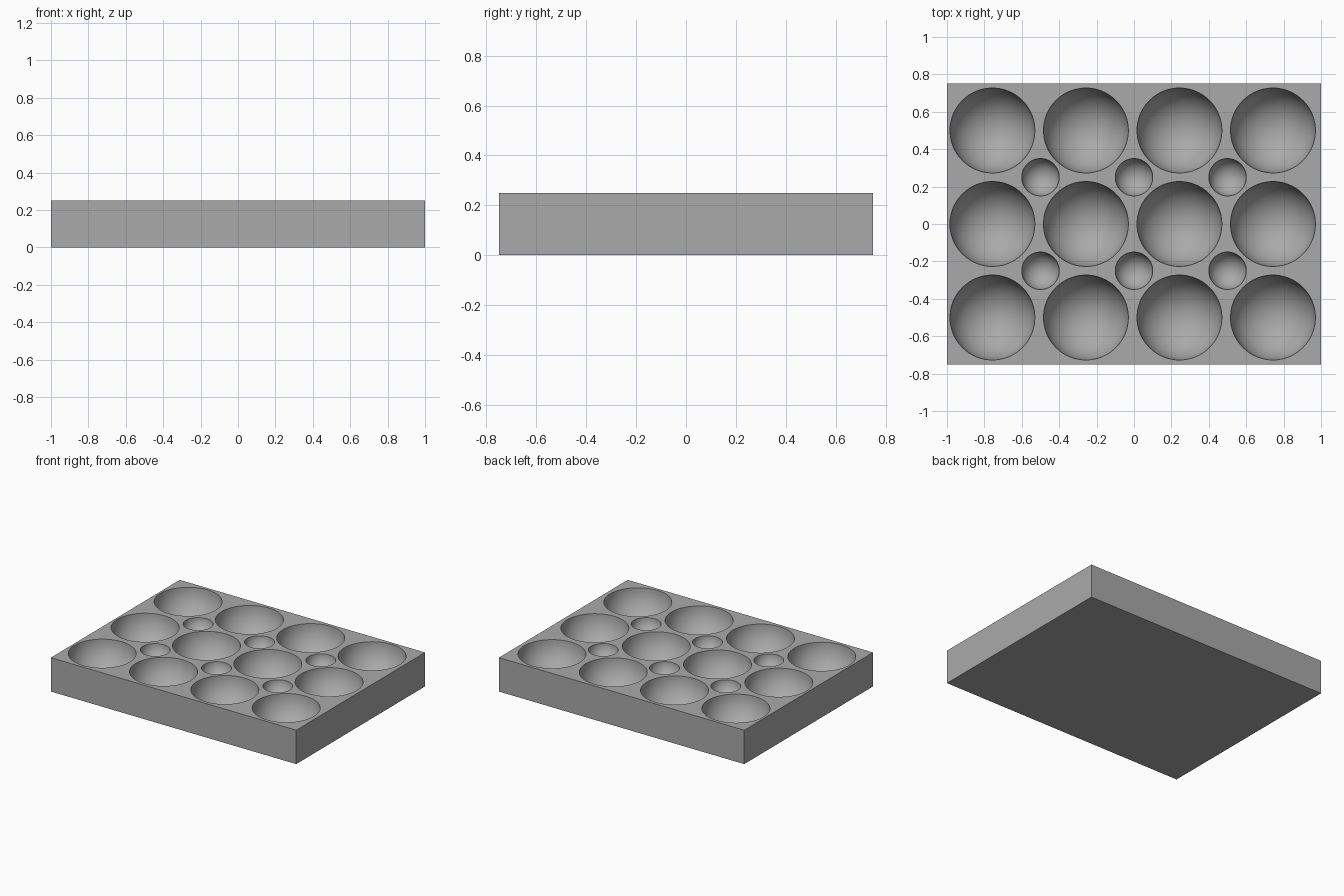
import bpy, bmesh, math
from mathutils import Matrix, Vector

cube = bpy.data.objects.get("Cube")
if cube:
    bpy.data.objects.remove(cube, do_unlink=True)

WIDTH, DEPTH, HEIGHT = 2.0, 1.5, 0.25
BIG, SMALL = 0.227, 0.1

grey = bpy.data.materials.new("plain grey")
grey.use_nodes = True
grey.diffuse_color = (0.4, 0.4, 0.4, 1)
grey.node_tree.nodes["Principled BSDF"].inputs["Base Color"].default_value = (0.4, 0.4, 0.4, 1)


def make_object(name, bm):
    mesh = bpy.data.meshes.new(name)
    bm.to_mesh(mesh)
    bm.free()
    mesh.materials.append(grey)
    obj = bpy.data.objects.new(name, mesh)
    bpy.context.collection.objects.link(obj)
    return obj


def add_bowl(bm, x, y, radius, segments=64, rings=16):
    """Half ball below the tray top, with a short straight neck above it."""
    profile = [Vector((radius * math.sin(a), 0, -radius * math.cos(a)))
               for a in (i * math.pi / 2 / rings for i in range(1, rings + 1))]
    profile.append(Vector((radius, 0, 0.1)))
    loops = []
    for p in profile:
        loops.append([bm.verts.new(Matrix.Rotation(2 * math.pi * s / segments, 3, "Z") @ p
                                   + Vector((x, y, HEIGHT))) for s in range(segments)])
    bottom = bm.verts.new((x, y, HEIGHT - radius))
    for s in range(segments):
        t = (s + 1) % segments
        bm.faces.new((bottom, loops[0][t], loops[0][s]))
        for low, high in zip(loops, loops[1:]):
            bm.faces.new((low[s], low[t], high[t], high[s]))
    bm.faces.new(loops[-1])


# Solid tray block
bm = bmesh.new()
bmesh.ops.create_cube(bm, size=1, matrix=Matrix.Translation((0, 0, HEIGHT / 2))
                      @ Matrix.Diagonal((WIDTH, DEPTH, HEIGHT, 1)))
tray = make_object("tray", bm)

# Grid of large bowls, with small bowls in the gaps between them
bm = bmesh.new()
for column in range(4):
    for row in range(3):
        add_bowl(bm, -0.757 + 0.5 * column, -0.5 + 0.5 * row, BIG)
for column in range(3):
    for row in range(2):
        add_bowl(bm, -0.5 + 0.5 * column, -0.25 + 0.5 * row, SMALL)
bmesh.ops.recalc_face_normals(bm, faces=bm.faces)
cutter = make_object("bowl_cutter", bm)
cutter.hide_render = True

# Carve the bowls
carve = tray.modifiers.new("carve bowls", "BOOLEAN")
carve.operation = "DIFFERENCE"
carve.solver = "EXACT"
carve.object = cutter
bpy.ops.object.select_all(action="DESELECT")
bpy.context.view_layer.objects.active = tray
tray.select_set(True)
bpy.ops.object.modifier_apply(modifier=carve.name)
bpy.data.objects.remove(cutter, do_unlink=True)
bpy.ops.object.shade_smooth_by_angle(angle=math.radians(30))
